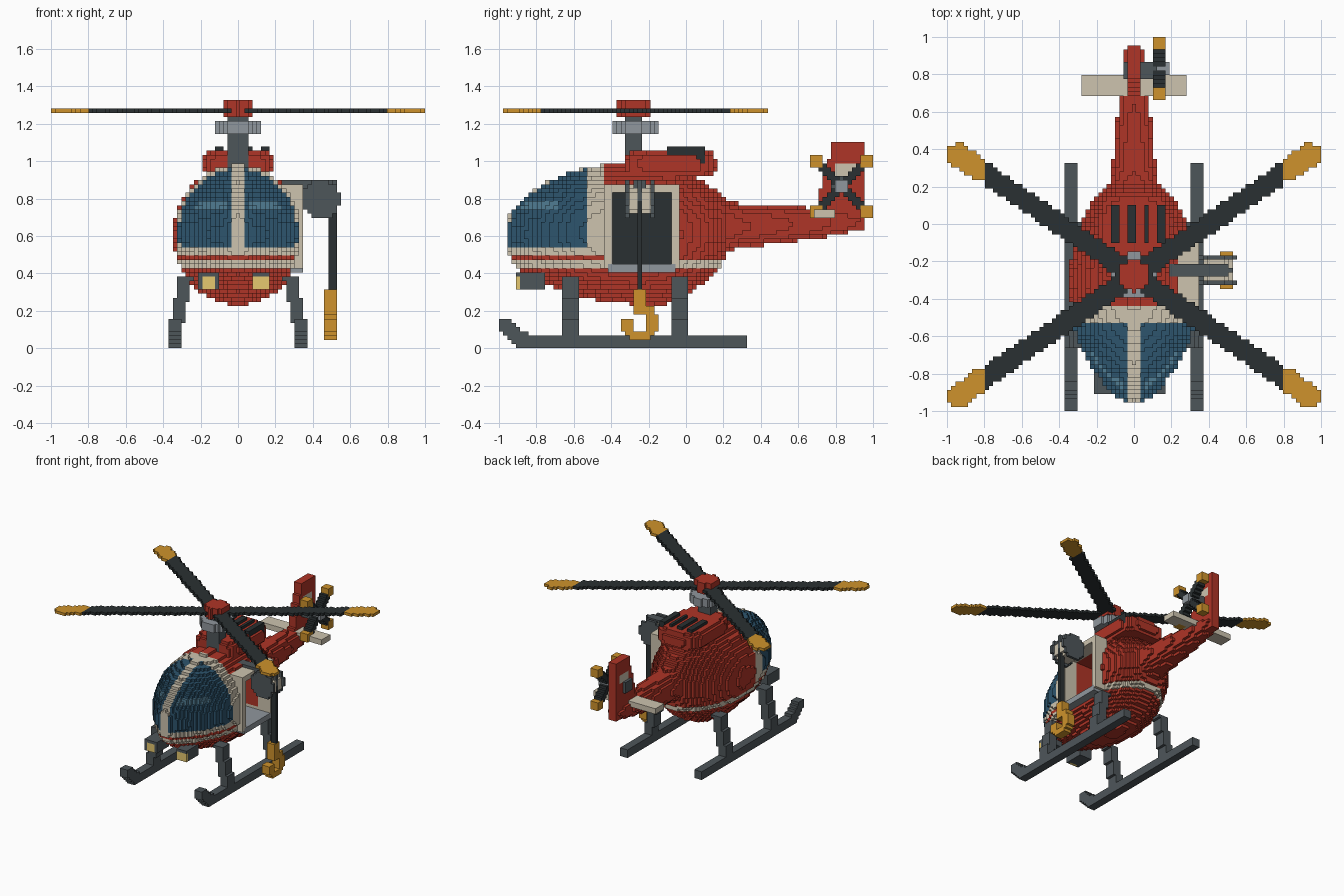
import bpy
import math
from mathutils import Vector

if "Cube" in bpy.data.objects:
    bpy.data.objects.remove(bpy.data.objects["Cube"])

H = 2 / 89                     # block size
grid = {}                      # (i, j, k) -> part name

RED, CREAM, GOLD = (.43, .035, .02), (.61, .55, .43), (.62, .29, .025)
BLACK, IRON, STEEL = (.023, .03, .032), (.076, .093, .102), (.28, .31, .34)
GLASS, SHINE, LAMP = (.026, .09, .155), (.08, .2, .29), (.79, .58, .16)
COLORS = {}


def fill(part, color, lo, hi, inside=None, pick=None):
    """Claim every block centre in a box that passes the test; part None carves."""
    if part:
        COLORS[part] = color
    for i in range(math.ceil(lo[0] / H), math.floor(hi[0] / H) + 1):
        for j in range(math.ceil(lo[1] / H), math.floor(hi[1] / H) + 1):
            for k in range(max(0, math.ceil(lo[2] / H - .5)), math.floor(hi[2] / H - .5) + 1):
                p = (i * H, j * H, (k + .5) * H)
                if inside and not inside(*p):
                    continue
                if part is None:
                    grid.pop((i, j, k), None)
                else:
                    grid[i, j, k] = pick(*p) if pick else part


def seg(p, a, b):
    """Distance from a point to a segment, any dimension."""
    p, a, b = Vector(p), Vector(a), Vector(b)
    t = max(0, min(1, (p - a).dot(b - a) / (b - a).length_squared))
    return (p - a - (b - a) * t).length


# Fuselage and tail boom: y, bottom, top, half width
BODY = [(-.965, .55, .67, .035), (-.93, .46, .74, .085), (-.87, .40, .80, .145),
        (-.76, .34, .88, .235), (-.6, .285, .95, .31), (-.45, .25, .98, .335),
        (-.25, .23, .98, .347), (-.1, .235, .97, .32), (0, .28, .94, .285),
        (.1, .35, .89, .24), (.18, .43, .83, .17), (.23, .52, .785, .13),
        (.3, .535, .77, .118), (.7, .585, .75, .078), (.93, .63, .73, .045)]


def in_body(x, y, z):
    for a, b in zip(BODY, BODY[1:]):
        if a[0] <= y <= b[0]:
            t = (y - a[0]) / (b[0] - a[0])
            lo, hi, w = (a[n] + (b[n] - a[n]) * t for n in (1, 2, 3))
            return (x / w) ** 2 + ((2 * z - lo - hi) / (hi - lo)) ** 2 <= 1
    return False


def body_part(x, y, z):
    if .417 < z < .48 and y < .22:
        return "waist_stripe"
    if y < -.44 and z > .503:
        if y > -.52 or z < .545 or abs(x) < .034:
            return "canopy_frame"
        if .735 < z < .79 and .05 < abs(x) < .25 and -.92 < y < -.69:
            return "canopy_highlight"
        return "canopy_glass"
    return "fuselage"


COLORS.update(waist_stripe=CREAM, canopy_frame=CREAM, canopy_glass=GLASS, canopy_highlight=SHINE)
fill("fuselage", RED, (-.4, -1, .2), (.4, 1, 1), in_body, body_part)

# Door on the right side: frame, open cabin, dark back wall, sill
fill("door_frame", CREAM, (.24, -.435, .42), (.345, -.035, .87))
fill(None, None, (.08, -.395, .44), (.4, -.085, .825))
fill("cabin_wall", BLACK, (.04, -.395, .44), (.08, -.085, .825))
fill("door_sill", STEEL, (.08, -.42, .40), (.35, -.05, .445))

# Engine cowl with vents
fill("engine_cowl", RED, (-.2, -.35, .9), (.2, .18, 1.06), lambda x, y, z:
     abs(x / .185) ** 4 + abs((y + .085) / .245) ** 6 + abs((z - .985) / .073) ** 4 < 1)
for vx in (-.105, -.02, .065, .15):
    fill("cowl_vents", BLACK, (vx - .02, -.09, 1.0), (vx + .02, .09, 1.07))

# Main rotor: mast, collar, four blades with coloured tips, hub
CY = -.275


def disc(r):
    return lambda x, y, z: math.hypot(x, y - CY) < r


fill("mast", IRON, (-.05, CY - .05, .9), (.05, CY + .05, 1.25))
fill("mast_collar", STEEL, (-.2, -.5, 1.14), (.2, 0, 1.215), disc(.122))
for sx in (-1, 1):
    for sy in (-1, 1):
        tip = (sx * .94, CY + sy * .645)
        inner = (sx * .82, CY + sy * .563)
        fill("main_rotor_blades", BLACK, (-1, -1, 1.25), (1, .5, 1.29),
             lambda x, y, z: abs(x) < .8 and seg((x, y), (0, CY), tip) < .054)
        fill("main_rotor_tips", GOLD, (-1, -1, 1.25), (1, .5, 1.29),
             lambda x, y, z: abs(x) >= .79 and seg((x, y), inner, tip) < .062)
fill("rotor_hub", RED, (-.2, -.5, 1.24), (.2, 0, 1.33), disc(.085))

# Tail fin, its cream band, and the tailplane
fill("tail_fin", RED, (-.034, .68, .62), (.034, .965, 1.1), lambda x, y, z:
     y > .69 + max(0, z - .75) * .28 and z > .60 + max(0, y - .88) * .5)
fill("fin_band", CREAM, (-.034, .8, .92), (.034, .91, .985))
fill("tailplane", CREAM, (-.292, .685, .69), (.292, .80, .75), lambda x, y, z: abs(x) > .04)

# Tail rotor on the right of the fin
TY, TZ = .83, .868
fill("tail_rotor_shaft", IRON, (-.06, TY - .045, TZ - .045), (.12, TY + .045, TZ + .045))
for sy in (-1, 1):
    for sz in (-1, 1):
        end = (TY + sy * .14, TZ + sz * .14)
        fill("tail_rotor_blades", BLACK, (.105, .6, .65), (.165, 1, 1.1),
             lambda x, y, z: seg((y, z), (TY, TZ), end) < .026)
        fill("tail_rotor_tips", GOLD, (.105, .6, .65), (.165, 1, 1.1),
             lambda x, y, z: max(abs(y - end[0]), abs(z - end[1])) < .034)
fill("tail_rotor_hub", STEEL, (.105, TY - .035, TZ - .035), (.19, TY + .035, TZ + .035))

# Landing skids with upturned toes, and splayed legs
for s in (-1, 1):
    xs = sorted((s * .31, s * .38))
    fill("skids", IRON, (xs[0], -.88, 0), (xs[1], .325, .068))
    fill("skids", IRON, (xs[0], -1, 0), (xs[1], -.84, .17), lambda x, y, z:
         seg((y, z), (-.86, .034), (-.965, .115)) < .042)
    for ly in (-.62, -.03):
        fill("skid_legs", IRON, (-.4, ly - .04, .05), (.4, ly + .04, .38), lambda x, y, z:
             abs(x * s - (.345 - (z - .05) * .2)) < .034 and (x, y, z) and not in_body(x, y, z))

# Nose lamps
for lx in (-.157, .124):
    fill("lamp_housings", IRON, (lx - .05, -.9, .31), (lx + .05, -.76, .40))
    fill("lamp_lenses", LAMP, (lx - .036, -.91, .325), (lx + .036, -.885, .385))

# Rescue winch: arm, drum with flanges, cable and hook
WX, WZ, HY = .445, .795, -.247
fill("winch_arm", IRON, (.16, HY - .03, .855), (.505, HY + .03, .91))
fill("winch_drum", CREAM, (.3, -.31, .65), (.6, -.185, .95),
     lambda x, y, z: math.hypot(x - WX, z - WZ) < .085)
for fy in (-.3146, -.1798):
    fill("winch_flanges", IRON, (.3, fy - .01, .65), (.6, fy + .01, .95),
         lambda x, y, z: math.hypot(x - WX, z - WZ) < .103)
fill("winch_arm", IRON, (.3, HY - .012, .78), (.53, HY + .012, .91))
fill("winch_cable", BLACK, (.48, HY - .02, .3), (.52, HY + .02, .78))
fill("hook_block", GOLD, (.468, HY - .034, .19), (.532, HY + .034, .32))
fill("hook", GOLD, (.468, HY - .12, .03), (.532, HY + .12, .25), lambda x, y, z:
     .045 < math.hypot(y - HY, z - .14) < .102 and not (y < HY - .03 and z > .16))

# Turn the claimed blocks into one mesh per part, keeping only outer faces
SIDES = [((1, 0, 0), [(1, 0, 0), (1, 1, 0), (1, 1, 1), (1, 0, 1)]),
         ((-1, 0, 0), [(0, 0, 0), (0, 0, 1), (0, 1, 1), (0, 1, 0)]),
         ((0, 1, 0), [(0, 1, 0), (0, 1, 1), (1, 1, 1), (1, 1, 0)]),
         ((0, -1, 0), [(0, 0, 0), (1, 0, 0), (1, 0, 1), (0, 0, 1)]),
         ((0, 0, 1), [(0, 0, 1), (1, 0, 1), (1, 1, 1), (0, 1, 1)]),
         ((0, 0, -1), [(0, 0, 0), (0, 1, 0), (1, 1, 0), (1, 0, 0)])]
shells = {}
for (i, j, k), part in grid.items():
    verts, faces = shells.setdefault(part, ({}, []))
    for (dx, dy, dz), corners in SIDES:
        if (i + dx, j + dy, k + dz) not in grid:
            faces.append([verts.setdefault((i + a, j + b, k + c), len(verts))
                          for a, b, c in corners])

mats = {}
for part, (verts, faces) in shells.items():
    if not faces:
        continue
    mesh = bpy.data.meshes.new(part)
    mesh.from_pydata([((a - .5) * H, (b - .5) * H, c * H) for a, b, c in verts], [], faces)
    color = COLORS[part]
    if color not in mats:
        mats[color] = bpy.data.materials.new("paint")
        mats[color].diffuse_color = (*color, 1)
    mesh.materials.append(mats[color])
    bpy.context.collection.objects.link(bpy.data.objects.new(part, mesh))

for m in bpy.data.materials:
    if m.users and not m.is_grease_pencil:
        m.use_nodes = True
        m.node_tree.nodes["Principled BSDF"].inputs["Base Color"].default_value = m.diffuse_color
